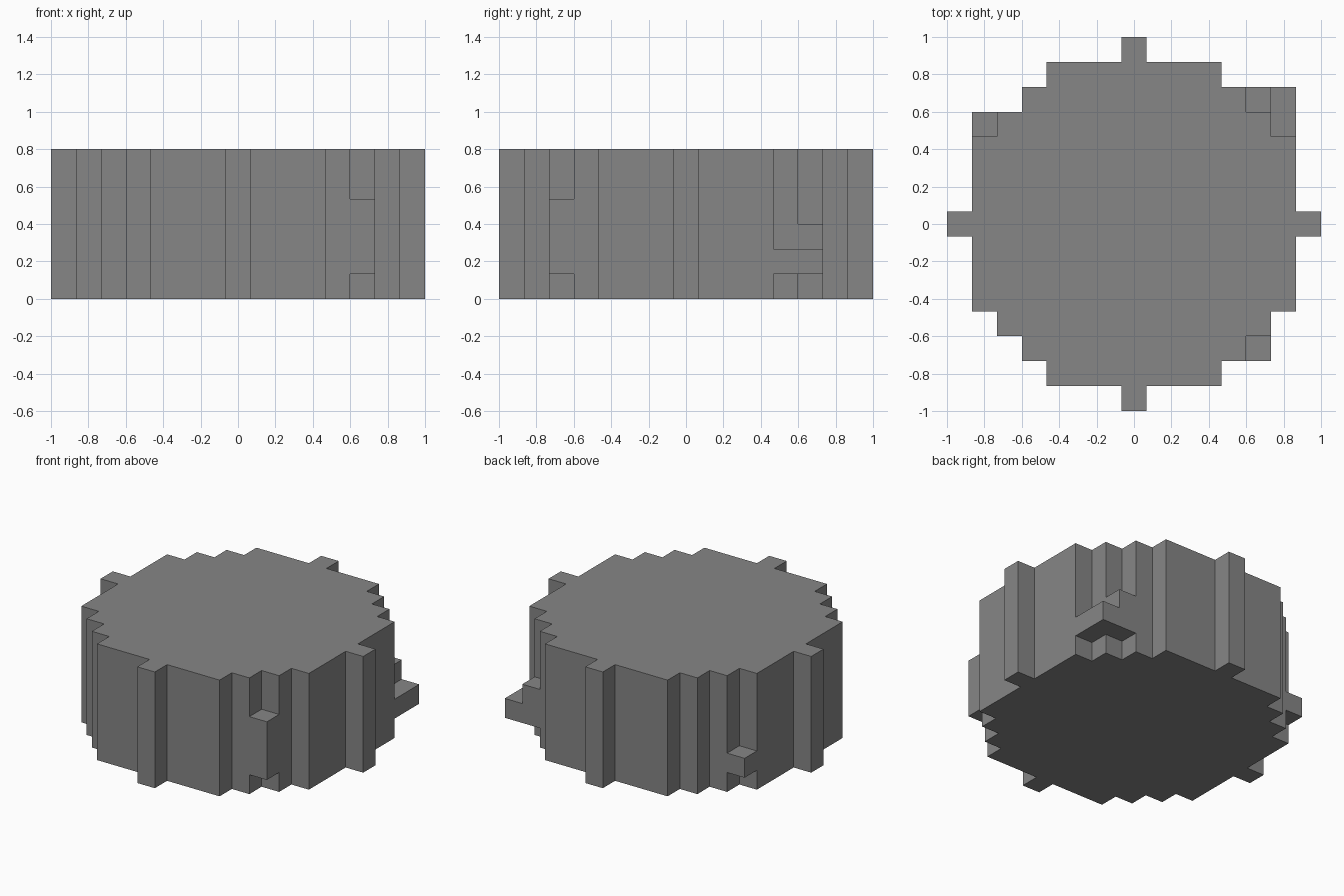
import bpy, bmesh

cube = bpy.data.objects.get("Cube")
if cube:
    bpy.data.objects.remove(cube, do_unlink=True)

U = 2 / 15  # one grid cell

# Single flat colour
grey = bpy.data.materials.new("stone_grey")
grey.use_nodes = True
colour = (0.24, 0.24, 0.24, 1)
grey.diffuse_color = colour
grey.node_tree.nodes["Principled BSDF"].inputs["Base Color"].default_value = colour


def prism(name, outline, bottom, top):
    """Extrude a counter-clockwise outline, measured in cells, into a solid."""
    bm = bmesh.new()
    base = bm.faces.new([bm.verts.new((x * U, y * U, bottom * U)) for x, y in outline])
    result = bmesh.ops.extrude_face_region(bm, geom=[base], use_keep_orig=True)
    moved = [v for v in result["geom"] if isinstance(v, bmesh.types.BMVert)]
    bmesh.ops.translate(bm, verts=moved, vec=(0, 0, (top - bottom) * U))
    bmesh.ops.recalc_face_normals(bm, faces=bm.faces)
    mesh = bpy.data.meshes.new(name)
    bm.to_mesh(mesh)
    bm.free()
    mesh.materials.append(grey)
    obj = bpy.data.objects.new(name, mesh)
    bpy.context.collection.objects.link(obj)
    return obj


def block(name, x0, x1, y0, y1, bottom, top):
    return prism(name, [(x0, y0), (x1, y0), (x1, y1), (x0, y1)], bottom, top)


# Stepped round body: one quarter outline turned four times
quarter = [(7.5, .5), (6.5, .5), (6.5, 3.5), (5.5, 3.5), (5.5, 4.5), (4.5, 4.5),
           (4.5, 5.5), (3.5, 5.5), (3.5, 6.5), (.5, 6.5), (.5, 7.5)]
outline = []
for turn in range(4):
    outline += quarter
    quarter = [(-y, x) for x, y in quarter]
# Drop points shared in-line by neighbouring quarters
outline = list(dict.fromkeys(outline))
prism("stepped_body", outline, 0, 6)

# Raised corner blocks in the steps
block("front_left_block", 4.5, 5.5, -5.5, -4.5, 1, 4)
block("back_right_block", -6.5, -5.5, 3.5, 4.5, 1, 2)
block("back_left_tall_block", 4.5, 5.5, 4.5, 5.5, 1, 3)
block("back_left_low_block", 5.5, 6.5, 3.5, 5.5, 1, 2)
